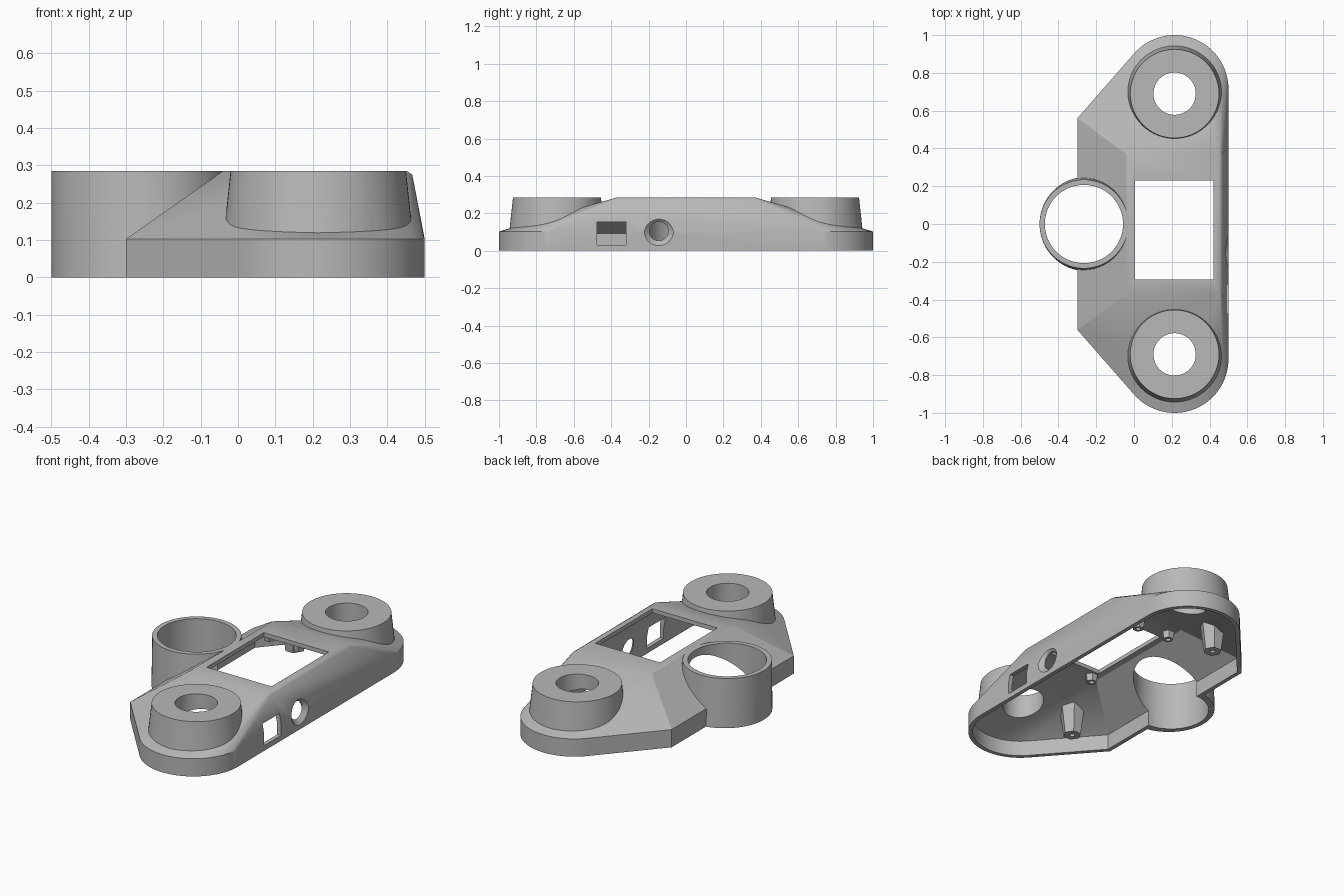
import bpy, bmesh, math
from mathutils import Vector

if "Cube" in bpy.data.objects:
    bpy.data.objects.remove(bpy.data.objects["Cube"], do_unlink=True)

grey = bpy.data.materials.new("plain grey")
grey.diffuse_color = (0.48, 0.48, 0.48, 1)
grey.use_nodes = True
bsdf = grey.node_tree.nodes["Principled BSDF"]
bsdf.inputs["Base Color"].default_value = (0.48, 0.48, 0.48, 1)
bsdf.inputs["Roughness"].default_value = 0.6


def finish(bm, name):
    bmesh.ops.recalc_face_normals(bm, faces=bm.faces)
    mesh = bpy.data.meshes.new(name)
    bm.to_mesh(mesh)
    bm.free()
    ob = bpy.data.objects.new(name, mesh)
    bpy.context.collection.objects.link(ob)
    mesh.materials.append(grey)
    return ob


def hull(name, points):
    """Solid convex skin around a set of points."""
    bm = bmesh.new()
    for p in points:
        bm.verts.new(p)
    res = bmesh.ops.convex_hull(bm, input=bm.verts)
    loose = {v for v in res["geom_interior"] if isinstance(v, bmesh.types.BMVert)}
    bmesh.ops.delete(bm, geom=list(loose), context='VERTS')
    bmesh.ops.dissolve_limit(bm, angle_limit=0.005, verts=bm.verts, edges=bm.edges)
    return finish(bm, name)


def circle(x, y, z, r, n=64):
    return [(x + r * math.cos(2 * math.pi * i / n),
             y + r * math.sin(2 * math.pi * i / n), z) for i in range(n)]


def cone(name, a, ra, b, rb, n=64):
    """Cylinder or cone from point a to point b (rings stay level or upright)."""
    a, b = Vector(a), Vector(b)
    if abs(b.z - a.z) > 0.001:
        pts = circle(*a, ra, n) + circle(*b, rb, n)
    else:
        pts = [(c.x, c.y + p[0], c.z + p[1]) for c, r in ((a, ra), (b, rb))
               for p in circle(0, 0, 0, r, n)]
    return hull(name, pts)


def box(name, lo, hi):
    return hull(name, [(x, y, z) for x in (lo[0], hi[0])
                       for y in (lo[1], hi[1]) for z in (lo[2], hi[2])])


def combine(ob, tool, op, keep=False):
    mod = ob.modifiers.new(op, 'BOOLEAN')
    mod.operation, mod.object, mod.solver = op, tool, 'EXACT'
    bpy.context.view_layer.objects.active = ob
    bpy.ops.object.modifier_apply(modifier=mod.name)
    if not keep:
        bpy.data.objects.remove(tool, do_unlink=True)


def body(name, d, bottom):
    """Tapered body; d insets every side and the roof."""
    pts = []
    for z in (bottom, 0.103 - 0.5 * d):
        for s in (1, -1):
            pts += circle(0.215, s * 0.715, z, 0.285 - d, 80)
            pts.append((-0.3 + d, s * (0.56 - 0.4 * d), z))
    for s in (1, -1):
        pts.append((-0.04 + 0.3 * d, s * (0.37 - 0.3 * d), 0.285 - d))
        pts.append((0.452 - 0.6 * d, s * (0.37 - 0.3 * d), 0.285 - d))
        pts.append((0.467 - 0.9 * d, s * (0.37 - 0.3 * d), 0.275 - d))
    return hull(name, pts)


# Outer body with two raised end collars and the side ring
RING = (-0.265, 0)
shell = body("housing_shell", 0, 0)
for s in (1, -1):
    combine(shell, cone("collar", (0.215, s * 0.69, 0.1), 0.255,
                        (0.215, s * 0.69, 0.285), 0.235), 'UNION')
combine(shell, cone("ring", (-0.25, 0, 0), 0.25, (*RING, 0.285), 0.235), 'UNION')

# Hollow inside, ring bore and collar holes
combine(shell, body("hollow", 0.024, -0.05), 'DIFFERENCE')
combine(shell, cone("bore", (*RING, -0.1), 0.207, (*RING, 0.4), 0.207), 'DIFFERENCE')
for s in (1, -1):
    combine(shell, cone("hole", (0.215, s * 0.69, -0.1), 0.112,
                        (0.215, s * 0.69, 0.4), 0.112), 'DIFFERENCE')

# Roof window, side slot and countersunk side hole
combine(shell, box("window", (0.005, -0.295, 0.2), (0.422, 0.23, 0.4)), 'DIFFERENCE')
combine(shell, box("slot", (0.4, -0.475, 0.03), (0.6, -0.32, 0.155)), 'DIFFERENCE')
combine(shell, cone("port", (0.4, -0.145, 0.105), 0.05, (0.6, -0.145, 0.105), 0.05), 'DIFFERENCE')
combine(shell, cone("sink", (0.475, -0.145, 0.105), 0.05, (0.502, -0.145, 0.105), 0.08), 'DIFFERENCE')

# Hexagonal mounting posts under the roof, trimmed to stay inside the shell
trim = body("trim_helper", 0.012, -0.05)
posts = []
specs = [("corner_post", -0.06, 0.6, 0.03, 0.05, 0.085),
         ("corner_post", -0.06, -0.6, 0.03, 0.05, 0.085),
         ("screen_post", 0.02, -0.34, 0.22, 0.03, 0.042),
         ("screen_post", 0.0, 0.29, 0.22, 0.03, 0.042),
         ("screen_post", 0.2, 0.275, 0.22, 0.03, 0.042)]
for name, x, y, z, r0, r1 in specs:
    post = cone(name, (x, y, z), r0, (x, y, 0.3), r1, 6)
    combine(post, trim, 'INTERSECT', keep=True)
    combine(post, cone("screw_hole", (x, y, z - 0.05), 0.014,
                       (x, y, z + 0.03), 0.014, 12), 'DIFFERENCE')
    posts.append(post)
bpy.data.objects.remove(trim, do_unlink=True)

# Smooth round walls, keep the creases
bpy.ops.object.select_all(action='DESELECT')
shell.select_set(True)
bpy.context.view_layer.objects.active = shell
bpy.ops.object.shade_smooth_by_angle(angle=math.radians(20))
